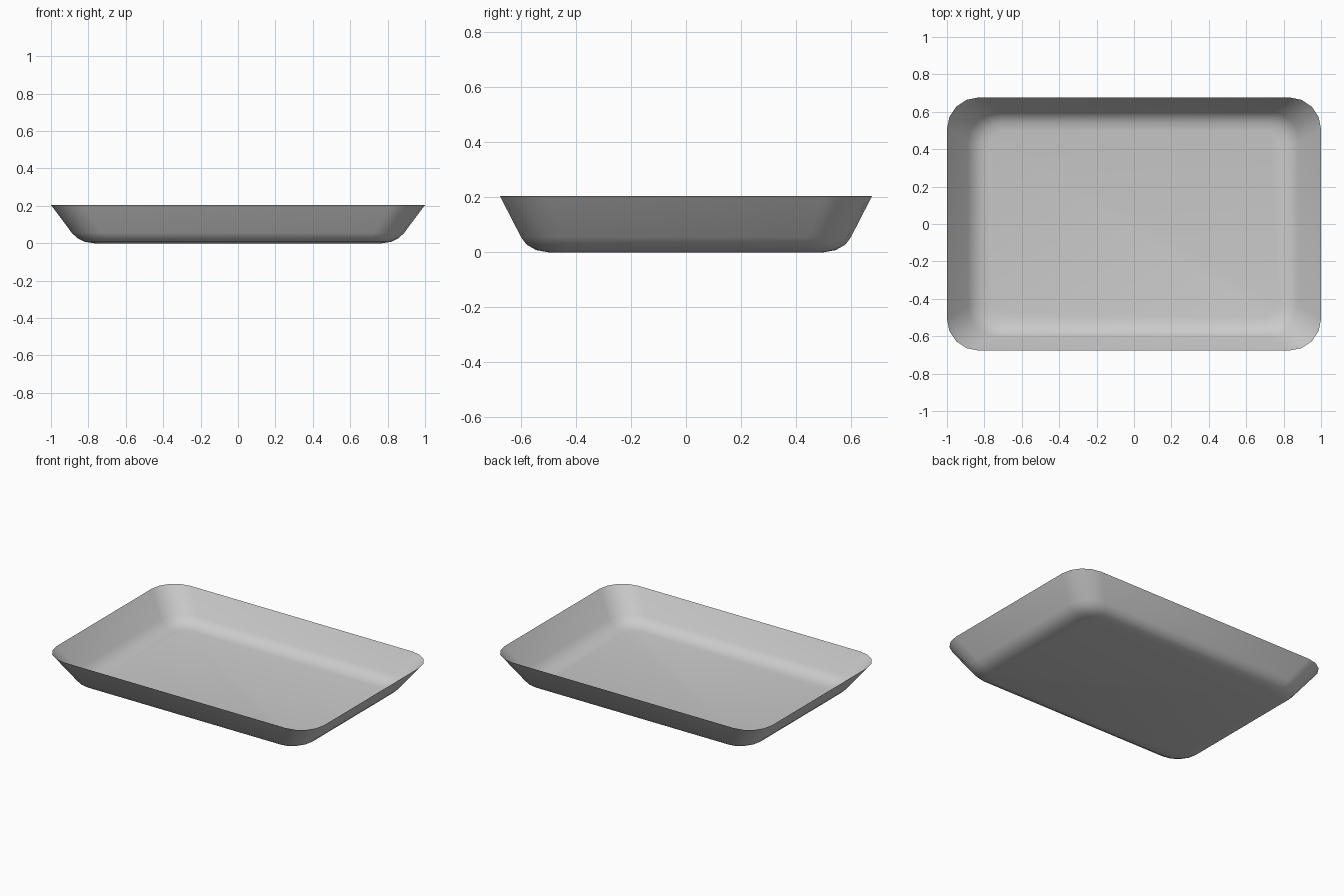
import bpy, bmesh, math

if "Cube" in bpy.data.objects:
    bpy.data.objects.remove(bpy.data.objects["Cube"])

CORNER_STEPS = 4

# Wall profile from floor edge to rim: half width, half depth, corner radius, height
PROFILE = [
    (0.77, 0.50, 0.07, 0.0),
    (0.82, 0.545, 0.115, 0.008),
    (0.86, 0.58, 0.145, 0.028),
    (0.888, 0.60, 0.16, 0.055),
    (1.00, 0.677, 0.17, 0.205),
]


def rounded_loop(bm, hx, hy, r, z):
    verts = []
    for i, (sx, sy) in enumerate([(1, 1), (-1, 1), (-1, -1), (1, -1)]):
        for k in range(CORNER_STEPS + 1):
            a = math.pi / 2 * (i + k / CORNER_STEPS)
            verts.append(bm.verts.new((sx * (hx - r) + r * math.cos(a),
                                       sy * (hy - r) + r * math.sin(a), z)))
    return verts


# Tray: flat floor, rounded bottom edge and flared thin walls
bm = bmesh.new()
loops = [rounded_loop(bm, *p) for p in PROFILE]
bm.faces.new(loops[0])
for low, high in zip(loops, loops[1:]):
    n = len(low)
    for i in range(n):
        j = (i + 1) % n
        bm.faces.new((low[j], low[i], high[i], high[j]))
for f in bm.faces:
    f.smooth = True
bm.normal_update()

mesh = bpy.data.meshes.new("tray")
bm.to_mesh(mesh)
bm.free()
tray = bpy.data.objects.new("tray", mesh)
bpy.context.collection.objects.link(tray)
